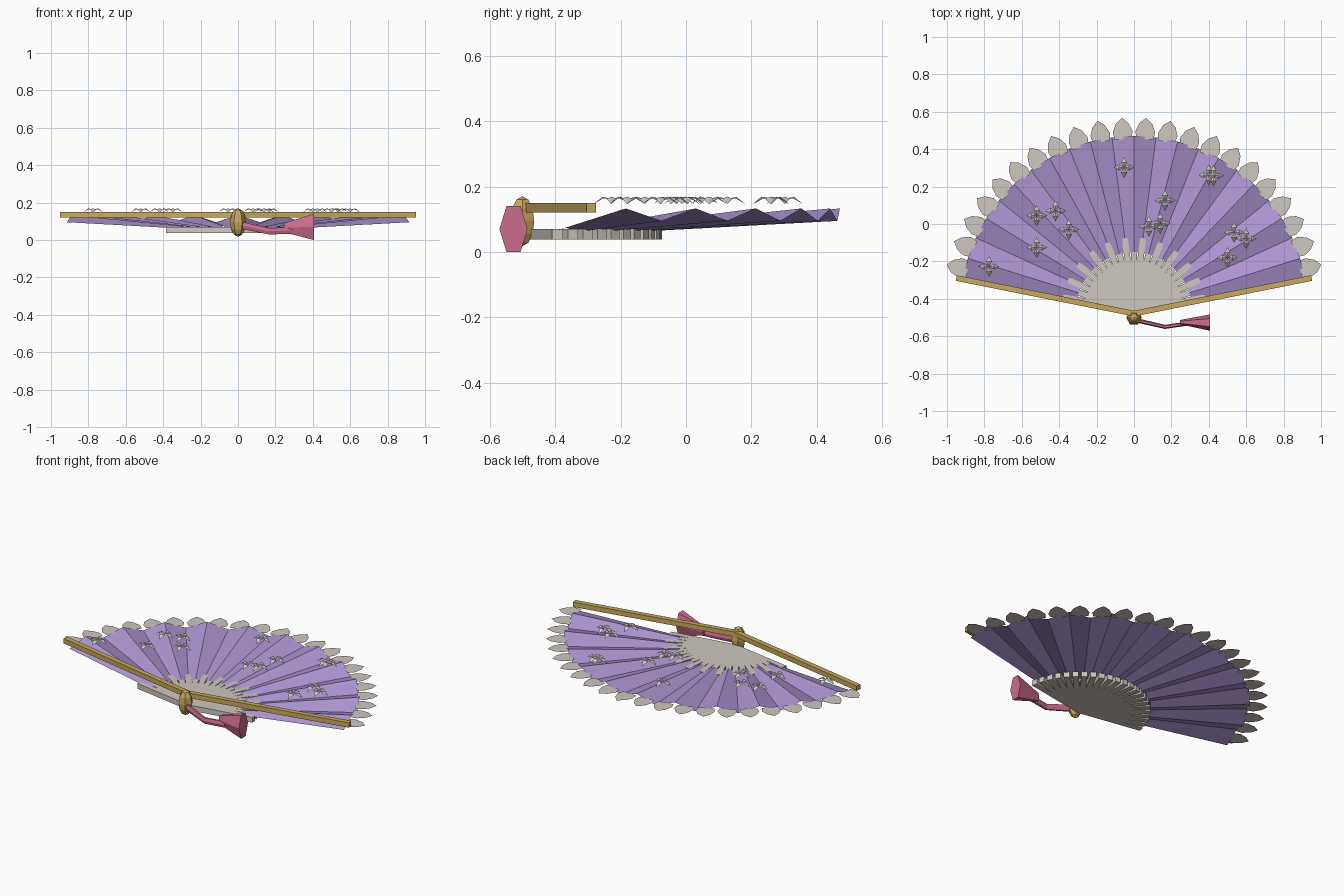
import bpy, bmesh, math
from mathutils import Vector, Matrix

if "Cube" in bpy.data.objects:
    bpy.data.objects.remove(bpy.data.objects["Cube"])

CX = Vector((0, -0.46, 0))          # point the sticks and leaf fan out from
FOLDS, START, SPAN = 22, math.radians(10), math.radians(160)
STEP = SPAN / FOLDS
R_IN, R_OUT = 0.31, 0.93


def material(name, rgb):
    m = bpy.data.materials.new(name)
    m.diffuse_color = (*rgb, 1)
    m.use_nodes = True
    m.node_tree.nodes["Principled BSDF"].inputs["Base Color"].default_value = m.diffuse_color
    return m


PURPLE = material("purple_cloth", (0.43, 0.31, 0.66))
GREY = material("pale_grey", (0.62, 0.57, 0.53))
GOLD = material("gold", (0.58, 0.40, 0.11))
PINK = material("pink_cord", (0.60, 0.15, 0.26))


def finish(name, bm, mat, recalc=False):
    if recalc:
        bmesh.ops.recalc_face_normals(bm, faces=bm.faces)
    me = bpy.data.meshes.new(name)
    bm.to_mesh(me)
    bm.free()
    me.materials.append(mat)
    ob = bpy.data.objects.new(name, me)
    bpy.context.collection.objects.link(ob)
    return ob


def polar(r, a, z, side=0.0):
    return CX + Vector((r * math.cos(a) - side * math.sin(a),
                        r * math.sin(a) + side * math.cos(a), z))


def add_box(bm, size, matrix):
    bmesh.ops.create_cube(bm, size=1, matrix=matrix @ Matrix.Diagonal((*size, 1)))


# Pleated leaf: single sheet, fold depth grows with radius
bm = bmesh.new()
rows = []
for i in range(FOLDS + 1):
    a = START + i * STEP
    s = 1 if i % 2 else -1
    rows.append([bm.verts.new(polar(R_IN, a, 0.068 + s * 0.0065)),
                 bm.verts.new(polar(R_OUT, a, 0.114 + s * 0.019))])
for p, q in zip(rows, rows[1:]):
    bm.faces.new((p[0], p[1], q[1], q[0]))
finish("pleated_leaf", bm, PURPLE)

# Lace edge: one flat pointed petal per fold
bm = bmesh.new()
half = [(0.915, 0.045), (0.955, 0.053), (1.0, 0.034)]
for i in range(FOLDS):
    a = START + (i + 0.5) * STEP
    pts = [(r, -w) for r, w in half] + [(1.03, 0)] + [(r, w) for r, w in reversed(half)]
    bm.faces.new([bm.verts.new(polar(r, a, 0.114, w)) for r, w in pts])
finish("lace_edge", bm, GREY)

# Inner sticks: slim bars overlapping into a plate near the pivot
bm = bmesh.new()
for i in range(FOLDS + 1):
    a = START + i * STEP
    m = Matrix.Translation(polar(0.193, a, 0.054)) @ Matrix.Rotation(a, 4, 'Z')
    add_box(bm, (0.388, 0.033, 0.032), m)
finish("inner_sticks", bm, GREY)

# Guard sticks, mirrored left and right
bm = bmesh.new()
for s in (1, -1):
    p, q = Vector((0, -0.479, 0.135)), Vector((s * 0.95, -0.289, 0.135))
    d = q - p
    m = Matrix.Translation((p + q) / 2) @ Matrix.Rotation(math.atan2(d.y, d.x), 4, 'Z')
    add_box(bm, (d.length, 0.03, 0.029), m)
finish("guard_sticks", bm, GOLD)

# Pivot knob
bm = bmesh.new()
bmesh.ops.create_uvsphere(bm, u_segments=6, v_segments=6, radius=1,
                          matrix=Matrix.Translation((0, -0.5, 0.094))
                          @ Matrix.Diagonal((0.042, 0.042, 0.076, 1))
                          @ Matrix.Rotation(math.radians(30), 4, 'Z'))
finish("pivot_knob", bm, GOLD)


# Cord and tassel: six-sided loft along x
def loft(name, stations):
    bm = bmesh.new()
    rings = []
    for x, y, z, ry, rz in stations:
        rings.append([bm.verts.new((x, y + ry * math.cos(k * math.pi / 3),
                                    z + rz * math.sin(k * math.pi / 3) / 0.866))
                      for k in range(6)])
    for p, q in zip(rings, rings[1:]):
        for k in range(6):
            n = (k + 1) % 6
            bm.faces.new((p[k], p[n], q[n], q[k]))
    bm.faces.new(rings[0])
    bm.faces.new(rings[-1])
    return finish(name, bm, PINK, recalc=True)


loft("cord", [(0.0, -0.512, 0.082, 0.012, 0.02), (0.165, -0.55, 0.047, 0.011, 0.017),
              (0.29, -0.532, 0.05, 0.011, 0.018)])
loft("tassel", [(0.247, -0.525, 0.066, 0.012, 0.025), (0.405, -0.527, 0.07, 0.043, 0.07)])

# Scattered four-petal blossoms floating just above the leaf
spots = [(-.053, .302), (.4, .262), (.425, .258), (.166, .126), (-.52, .045),
         (-.42, .07), (-.348, -.03), (-.52, -.126), (-.775, -.227), (.08, -.013),
         (.14, .003), (.535, -.045), (.6, -.078), (.5, -.18)]
bm = bmesh.new()
for x, y in spots:
    c = Vector((x, y, 0))
    for k in range(4):
        rot = Matrix.Rotation(k * math.pi / 2, 3, 'Z')
        v = [bm.verts.new(c + rot @ Vector(p)) for p in
             ((0, 0, 0.162), (0.027, -0.016, 0.163), (0.056, 0, 0.146),
              (0.027, 0.016, 0.163), (0.027, 0, 0.169))]
        for t in ((0, 1, 4), (1, 2, 4), (4, 2, 3), (0, 4, 3)):
            bm.faces.new([v[j] for j in t])
finish("blossoms", bm, GREY)
